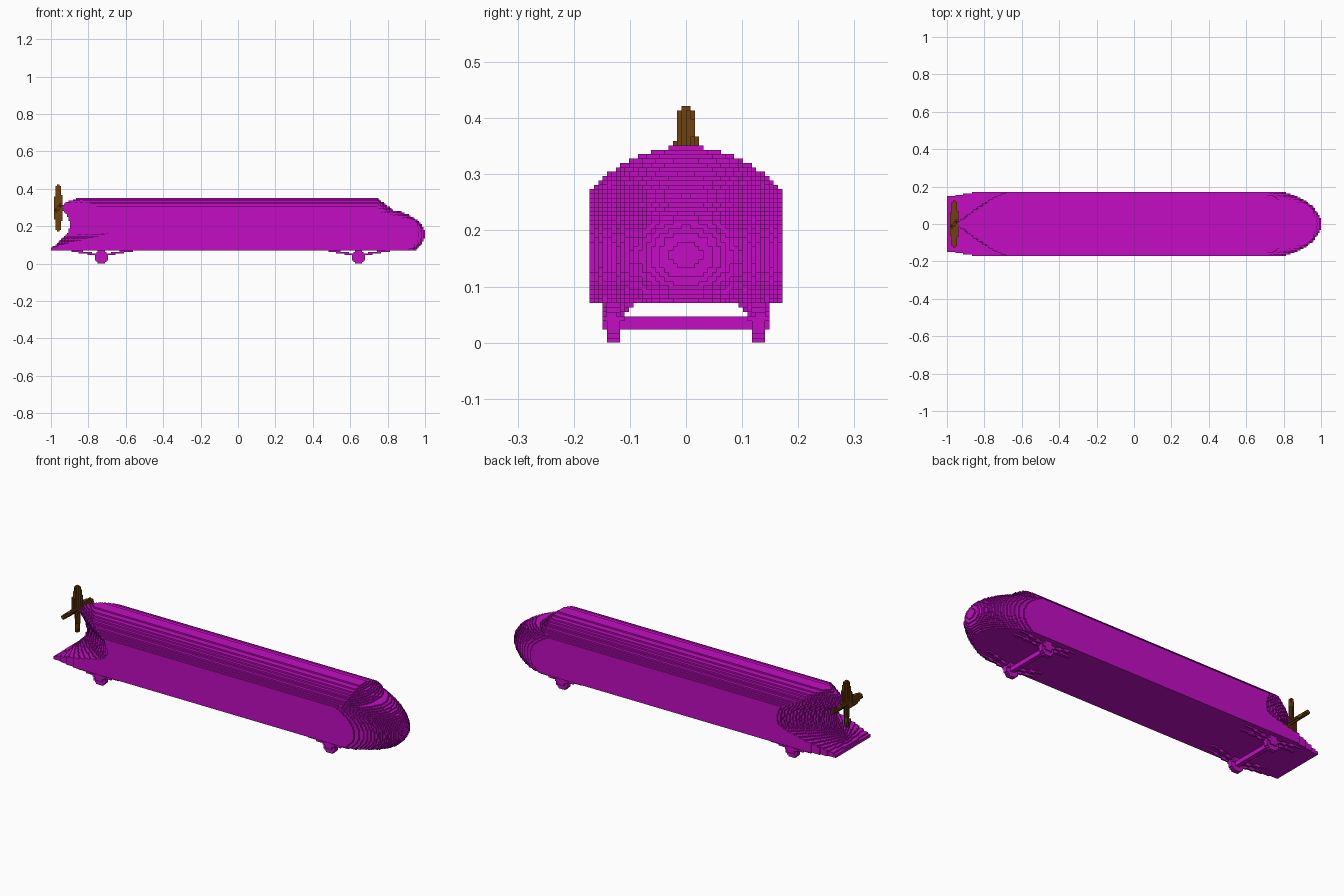
import bpy, math

if "Cube" in bpy.data.objects:
    bpy.data.objects.remove(bpy.data.objects["Cube"])

V = 2 / 256  # edge of one block


def material(name, rgb):
    m = bpy.data.materials.new(name)
    m.use_nodes = True
    m.diffuse_color = (*rgb, 1)
    m.node_tree.nodes["Principled BSDF"].inputs["Base Color"].default_value = (*rgb, 1)
    return m


magenta = material("magenta", (0.54, 0.004, 0.54))
brown = material("brown", (0.16, 0.053, 0.004))


def blocks(name, mat, low, high, inside):
    """Fill a region with blocks where inside(x, y, z) holds; keep the outer faces."""
    rng = [range(math.floor(a / V), math.ceil(b / V)) for a, b in zip(low, high)]
    cells = {(i, j, k) for i in rng[0] for j in rng[1] for k in rng[2]
             if inside((i + .5) * V, (j + .5) * V, (k + .5) * V)}
    index, faces = {}, []
    for cell in sorted(cells):
        for axis in range(3):
            u, w = (axis + 1) % 3, (axis + 2) % 3
            for side in (0, 1):
                near = list(cell)
                near[axis] += 2 * side - 1
                if tuple(near) in cells:
                    continue
                face = []
                for du, dw in ((0, 0), (1, 0), (1, 1), (0, 1)):
                    p = list(cell)
                    p[axis] += side
                    p[u] += du
                    p[w] += dw
                    face.append(index.setdefault(tuple(p), len(index)))
                faces.append(face if side else face[::-1])
    mesh = bpy.data.meshes.new(name)
    mesh.from_pydata([[c * V for c in p] for p in index], [], faces)
    mesh.materials.append(mat)
    ob = bpy.data.objects.new(name, mesh)
    bpy.context.collection.objects.link(ob)
    return ob


def smooth(a, b, t):
    t = min(1, max(0, (t - a) / (b - a)))
    return t * t * (3 - 2 * t)


def bulge(t):
    return 0.35 * (1 - math.sqrt(max(0, 1 - t * t)))


# Stern outline on the centre line: (height, rearmost x)
STERN = [(.07, -1), (.085, -1), (.10, -.97), (.13, -.945), (.16, -.915), (.20, -.90),
         (.25, -.91), (.28, -.935), (.30, -.945), (.32, -.93), (.335, -.90), (.36, -.84)]


def stern_x(z):
    for (z0, x0), (z1, x1) in zip(STERN, STERN[1:]):
        if z <= z1:
            return x0 + (x1 - x0) * (z - z0) / (z1 - z0)
    return STERN[-1][1]


def hull(x, y, z):
    y = abs(y)
    # arched roof over upright walls
    if z > 0.13 + math.sqrt(0.22 ** 2 - y * y):
        return False
    if x > 0.4:
        # rounded nose below, sloped windscreen above
        if z < 0.285:
            return x < 1 - bulge(y / 0.19) - bulge((z - 0.155) / 0.16)
        return x < 0.83 - 1.3 * (z - 0.285) - 0.6 * bulge(y / 0.19)
    if x < -0.5:
        # pinched stern that flares into a wide deck
        if y > 0.142 + 0.032 * smooth(-1.05, -0.8, x):
            return False
        return x > stern_x(z) + 0.24 * smooth(.08, .18, z) * (y / 0.17) ** 1.2
    return True


blocks("hull", magenta, (-1, -.171, .078), (1, .171, .351), hull)


# Four-bladed propeller with pitched blades
PX, PZ, PR = -0.96, 0.297, 0.128


def propeller(x, y, z):
    dx, dz = x - PX, z - PZ
    if math.hypot(y, dz) < 0.018:
        return abs(dx) < 0.024
    for r, s in ((dz, y), (y, -dz), (-dz, -y), (-y, dz)):
        t = r / PR
        if 0 < t < 1:
            chord, thick = (s + dx) * .707, (s - dx) * .707
            if abs(chord) < 0.027 * (1 - 0.7 * t * t) and abs(thick) < 0.009:
                return True
    return False


blocks("propeller", brown, (-1, -.14, .16), (-.92, .14, .43), propeller)
blocks("propeller_shaft", brown, (-.95, -.02, .28), (-.92, .02, .32),
       lambda x, y, z: math.hypot(y, z - PZ) < 0.013)


# Running gear: wheels, axle boxes, axle and leaf springs at each end
def running_gear(label, ax):
    zc = 0.035

    def wheel(x, y, z):
        return math.hypot(x - ax, z - zc) < 0.038 and .117 < abs(y) < .141

    def axle(x, y, z):
        return math.hypot(x - ax, z - 0.036) < 0.0135

    def axle_box(x, y, z):
        return abs(x - ax) < 0.018 and .117 < abs(y) < .148 and z > .024

    def spring(x, y, z):
        d = abs(x - ax) / 0.19
        if d > 1 or abs(z - (0.043 + 0.034 * d)) > 0.006:
            return False
        inner = 0.122 - 0.025 * d
        return abs(abs(y) - 0.143) < 0.005 or abs(abs(y) - inner) < 0.006

    low, high = (ax - .05, -.15, 0), (ax + .05, .15, .078)
    blocks(label + "_wheels", magenta, low, high, wheel)
    blocks(label + "_axle", magenta, (ax - .03, -.118, .015), (ax + .03, .118, .06), axle)
    blocks(label + "_axle_boxes", magenta, low, high, axle_box)
    blocks(label + "_springs", magenta, (ax - .2, -.15, 0), (ax + .2, .15, .078), spring)


running_gear("rear", -0.73)
running_gear("front", 0.645)
